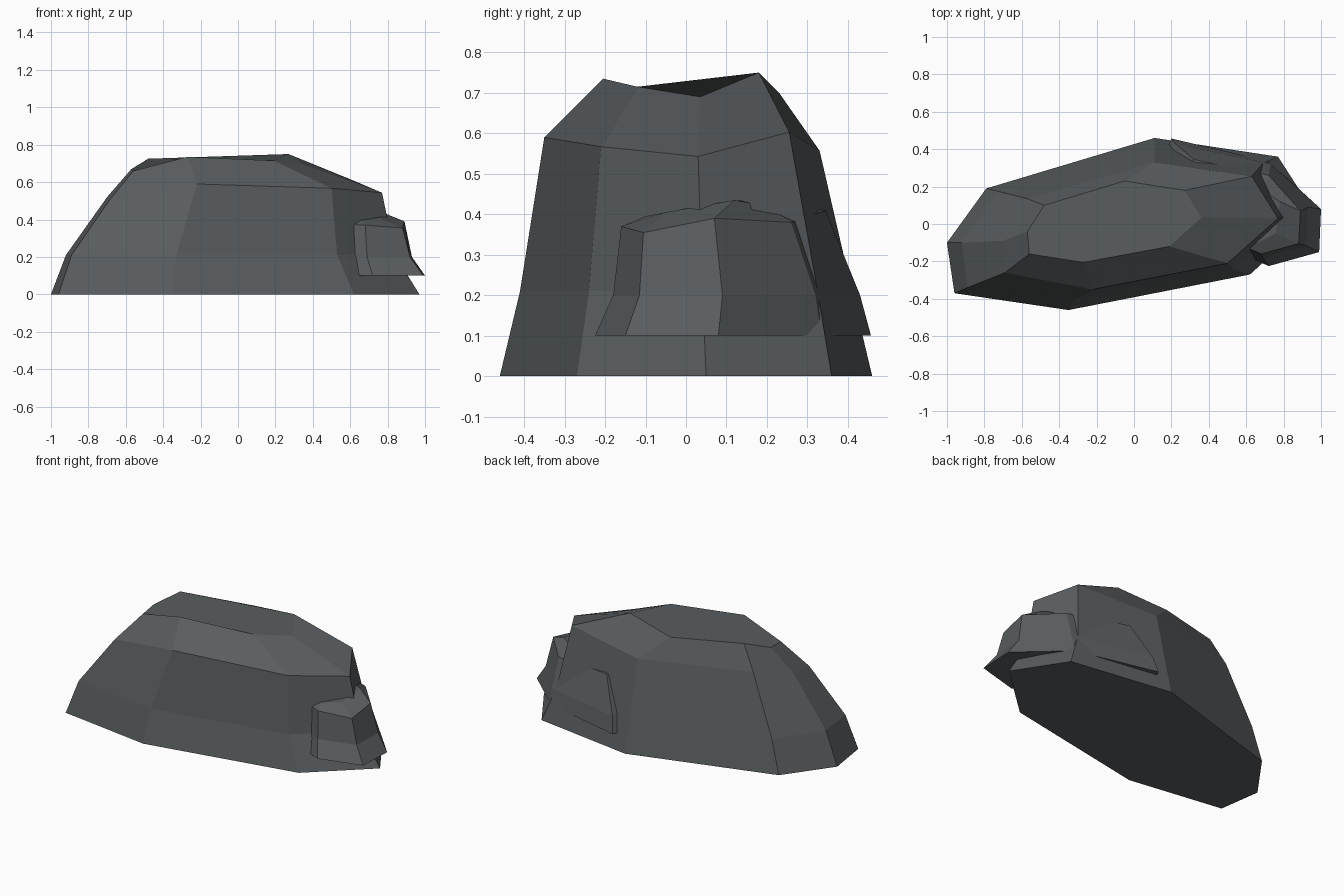
import bpy
import bmesh

if "Cube" in bpy.data.objects:
    bpy.data.objects.remove(bpy.data.objects["Cube"])

stone = bpy.data.materials.new("dark grey stone")
stone.diffuse_color = (0.10, 0.11, 0.115, 1)
stone.use_nodes = True
stone.node_tree.nodes["Principled BSDF"].inputs["Base Color"].default_value = stone.diffuse_color


def loft_rock(name, rings):
    """Skin a stack of outlines, bottom to top, into a closed faceted rock."""
    bm = bmesh.new()
    loops = [[bm.verts.new(p) for p in ring] for ring in rings]
    n = len(loops[0])
    for low, high in zip(loops, loops[1:]):
        for i in range(n):
            j = (i + 1) % n
            bm.faces.new((low[i], low[j], high[j], high[i]))
    bm.faces.new(loops[0][::-1])
    bm.faces.new(loops[-1])
    bmesh.ops.recalc_face_normals(bm, faces=bm.faces)
    mesh = bpy.data.meshes.new(name)
    bm.to_mesh(mesh)
    bm.free()
    mesh.materials.append(stone)
    obj = bpy.data.objects.new(name, mesh)
    bpy.context.collection.objects.link(obj)
    return obj


def level(points, z):
    return [(x, y, z) for x, y in points]


# Large boulder: ground outline, flare, shoulder and uneven top
ground = level([(-1, -.10), (-.96, -.37), (-.35, -.46), (.62, -.27),
                (.97, .05), (.77, .36), (.11, .46), (-.79, .19)], 0)
flare = level([(-.92, -.10), (-.89, -.34), (-.33, -.41), (.53, -.24),
               (.84, .04), (.69, .325), (.11, .41), (-.73, .175)], .21)
shoulder = [(-.70, -.09, .52), (-.69, -.26, .50), (-.22, -.35, .59),
            (.50, -.21, .567), (.77, .03, .543), (.63, .255, .603),
            (.11, .33, .557), (-.57, .135, .58)]
crown = [(-.57, -.04, .67), (-.56, -.16, .66), (-.27, -.205, .735),
         (.19, -.12, .715), (.36, .035, .69), (.27, .18, .75),
         (-.05, .23, .70), (-.48, .10, .725)]
loft_rock("large_boulder", [ground, flare, shoulder, crown])

# Small rock wedged through the right end, its back corner poking out behind
base = level([(.45, -.10), (.72, -.225), (.99, -.15), (1, .08),
              (.72, .335), (.20, .457), (.10, .20)], .10)
waist = level([(.45, -.08), (.69, -.18), (.92, -.115), (.93, .09),
               (.73, .32), (.22, .43), (.15, .20)], .20)
rim = [(.45, -.06, .38), (.68, -.16, .37), (.88, -.105, .355),
       (.89, .07, .39), (.72, .26, .38), (.32, .345, .41), (.25, .20, .40)]
cap = [(.48, -.02, .41), (.66, -.10, .395), (.76, -.05, .405),
       (.78, .12, .435), (.66, .20, .42), (.40, .27, .42), (.35, .18, .42)]
loft_rock("small_rock", [base, waist, rim, cap])
